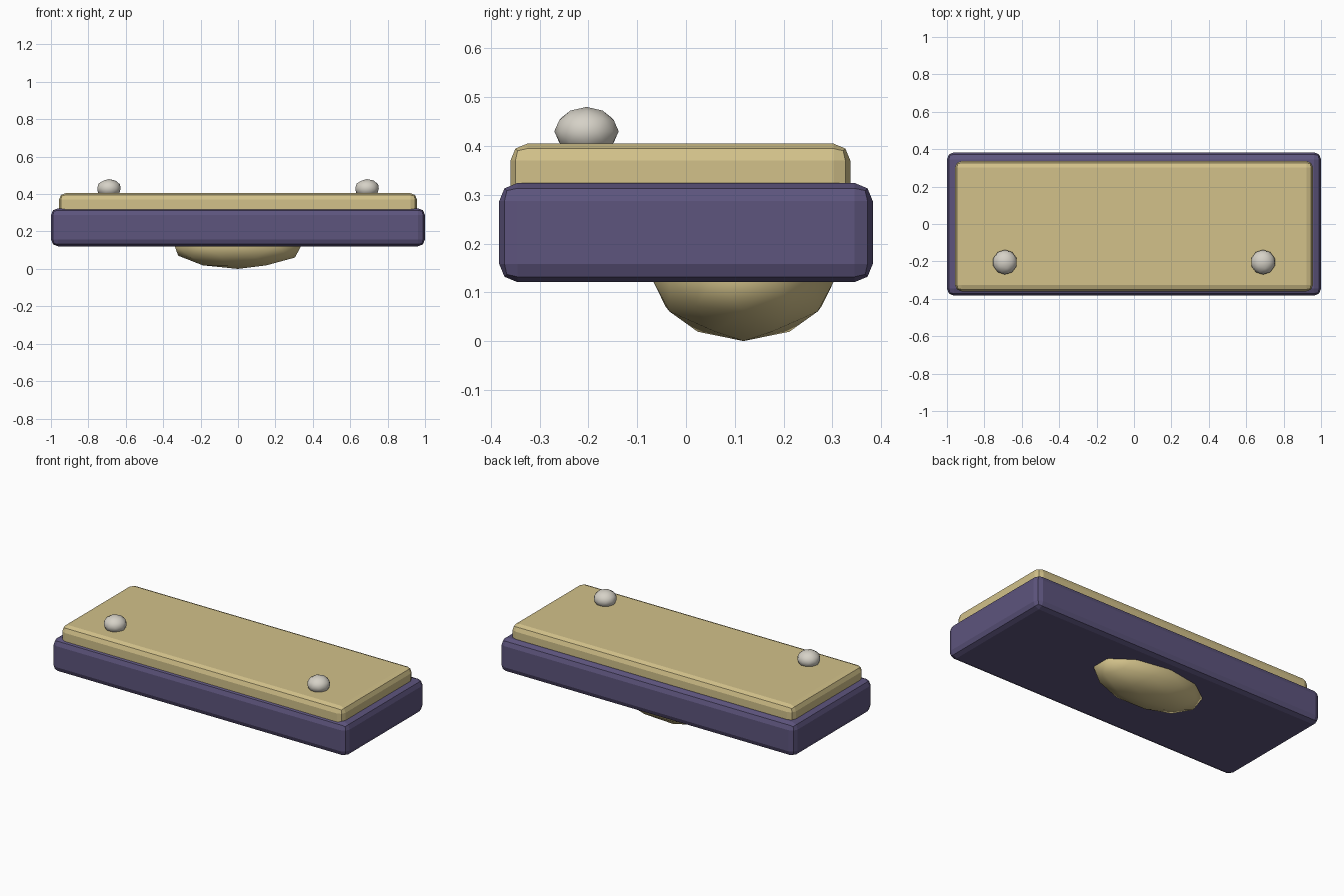
import bpy

cube = bpy.data.objects.get("Cube")
if cube:
    bpy.data.objects.remove(cube, do_unlink=True)


def material(name, colour):
    mat = bpy.data.materials.new(name)
    mat.use_nodes = True
    mat.diffuse_color = (*colour, 1)
    mat.node_tree.nodes["Principled BSDF"].inputs["Base Color"].default_value = (*colour, 1)
    return mat


purple = material("muted purple", (0.109, 0.089, 0.205))
sand = material("sand yellow", (0.645, 0.535, 0.254))
silver = material("warm silver", (0.67, 0.64, 0.57))


def slab(name, low, high, bevel, mat):
    """Flat-shaded block between two corners, with two-step rounded edges."""
    centre = [(a + b) / 2 for a, b in zip(low, high)]
    bpy.ops.mesh.primitive_cube_add(size=1, location=centre)
    obj = bpy.context.object
    obj.name = name
    obj.scale = [b - a for a, b in zip(low, high)]
    bpy.ops.object.transform_apply(location=False, rotation=False, scale=True)
    mod = obj.modifiers.new("rounded edges", 'BEVEL')
    mod.width = bevel
    mod.segments = 2
    obj.data.materials.append(mat)


def dome(name, location, radii, mat):
    """Smooth low-poly ellipsoid, partly sunk into a slab."""
    bpy.ops.mesh.primitive_ico_sphere_add(subdivisions=2, radius=1, location=location)
    obj = bpy.context.object
    obj.name = name
    obj.scale = radii
    bpy.ops.object.transform_apply(location=False, rotation=False, scale=True)
    bpy.ops.object.shade_smooth()
    obj.data.materials.append(mat)


# Body: wide base with a slightly smaller plate on top
slab("base", (-1, -0.383, 0.121), (1, 0.383, 0.324), 0.037, purple)
slab("top_plate", (-0.957, -0.36, 0.28), (0.957, 0.337, 0.405), 0.035, sand)

# Studs on the top plate
for side, x in (("left", 0.69), ("right", -0.69)):
    dome(side + "_stud", (x, -0.204, 0.43), (0.066, 0.066, 0.05), silver)

# Rounded boss under the base
dome("underside_boss", (0, 0.118, 0.128), (0.358, 0.188, 0.128), sand)
